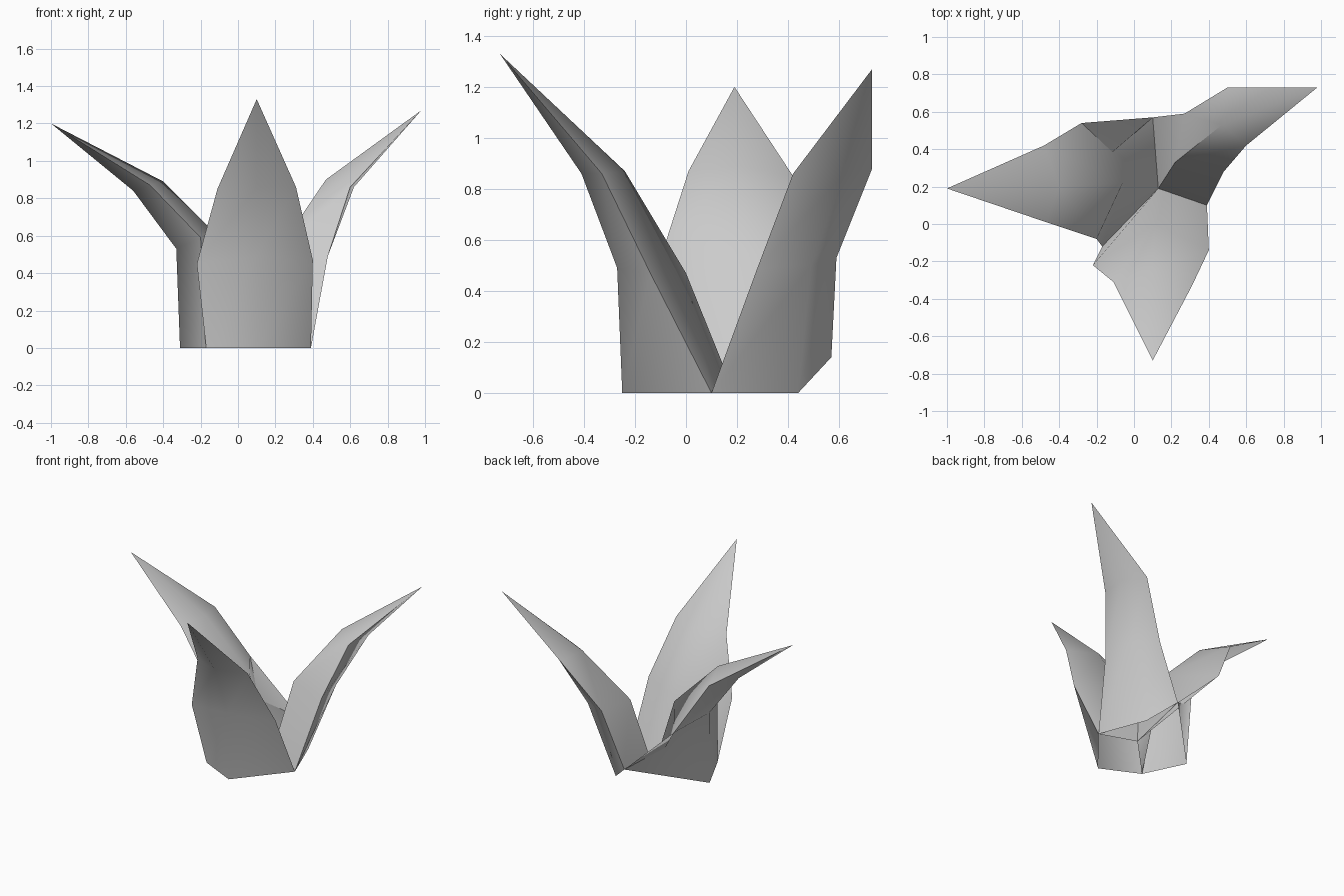
import bpy, bmesh, math
from mathutils import Vector

old = bpy.data.objects.get("Cube")
if old:
    bpy.data.objects.remove(old, do_unlink=True)

# One matte grey for every leaf
grey = bpy.data.materials.new("soft_grey")
grey.use_nodes = True
colour = (0.6, 0.6, 0.6, 1)
grey.diffuse_color = colour
bsdf = grey.node_tree.nodes["Principled BSDF"]
bsdf.inputs["Base Color"].default_value = colour
bsdf.inputs["Roughness"].default_value = 0.8

# Root points shared between neighbouring leaves
core = (0.13, 0.19, 0)
root_front = (-0.17, -0.12, 0)
root_side = (0.39, 0.10, 0)
root_back = (0.10, 0.57, 0.14)


def leaf(name, rings, tip):
    """Hollow leaf: rings of outer keel, right edge, inner ridge, left edge."""
    bm = bmesh.new()
    rows = [[bm.verts.new(p) for p in ring] for ring in rings]
    end = bm.verts.new(tip)
    for i in range(4):
        j = (i + 1) % 4
        for low, high in zip(rows, rows[1:]):
            bm.faces.new((low[i], low[j], high[j], high[i]))
        bm.faces.new((rows[-1][i], rows[-1][j], end))
    bmesh.ops.recalc_face_normals(bm, faces=bm.faces)
    mesh = bpy.data.meshes.new(name)
    bm.to_mesh(mesh)
    bm.free()
    mesh.materials.append(grey)
    ob = bpy.data.objects.new(name, mesh)
    bpy.context.collection.objects.link(ob)
    bpy.ops.object.select_all(action='DESELECT')
    ob.select_set(True)
    bpy.context.view_layer.objects.active = ob
    bpy.ops.object.shade_smooth_by_angle(angle=math.radians(65))


# Front leaf
leaf("front_leaf", [
    [(0.10, -0.25, 0), root_side, core, root_front],
    [(0.10, -0.27, 0.49), (0.40, -0.14, 0.47), (0.11, 0.0, 0.47), (-0.22, -0.22, 0.45)],
    [(0.10, -0.41, 0.86), (0.31, -0.33, 0.86), (0.10, -0.24, 0.87), (-0.11, -0.31, 0.85)],
], (0.10, -0.73, 1.33))

# Leaf leaning towards -x
leaf("right_leaf", [
    [(-0.31, 0.17, 0), root_front, core, root_back],
    [(-0.33, 0.20, 0.53), (-0.20, -0.08, 0.59), (-0.06, 0.22, 0.55), (-0.28, 0.54, 0.50)],
    [(-0.56, 0.19, 0.84), (-0.47, 0.01, 0.87), (-0.40, 0.20, 0.89), (-0.48, 0.42, 0.85)],
], (-1.0, 0.19, 1.20))

# Leaf leaning towards +x and the back
leaf("left_leaf", [
    [(0.26, 0.44, 0), root_back, core, root_side],
    [(0.45, 0.49, 0.50), (0.27, 0.59, 0.53), (0.22, 0.33, 0.53), (0.48, 0.28, 0.49)],
    [(0.62, 0.62, 0.86), (0.50, 0.73, 0.88), (0.47, 0.53, 0.90), (0.60, 0.42, 0.86)],
], (0.98, 0.73, 1.27))
